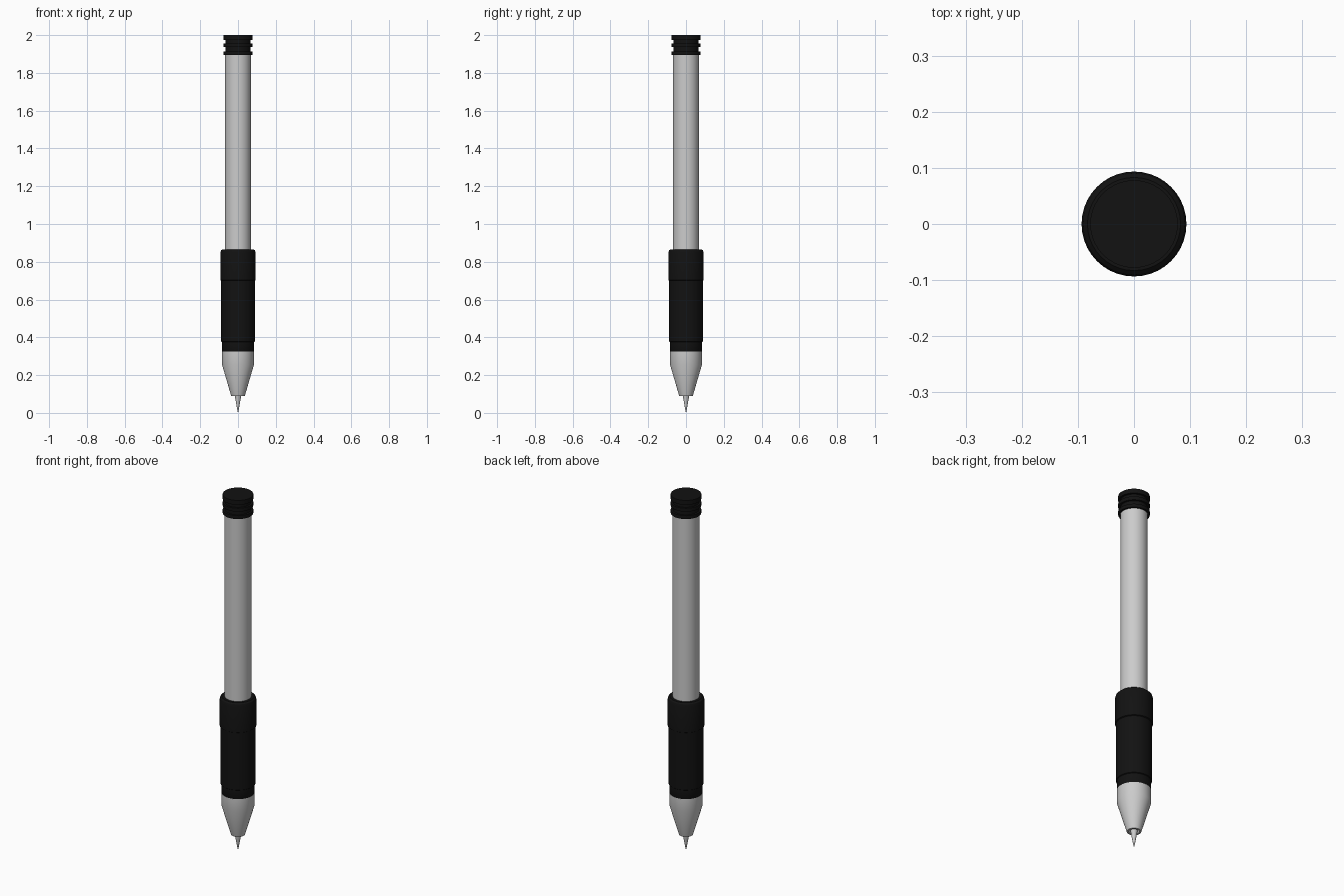
import bpy, bmesh, math
from mathutils import Vector

if "Cube" in bpy.data.objects:
    bpy.data.objects.remove(bpy.data.objects["Cube"])

SEGMENTS = 40

black = bpy.data.materials.new("black_rubber")
black.diffuse_color = (0.006, 0.006, 0.006, 1)
black.use_nodes = True
black.node_tree.nodes["Principled BSDF"].inputs["Base Color"].default_value = black.diffuse_color


def lathe(name, profile, material=None):
    """Spin a (radius, height) profile around the z axis."""
    bm = bmesh.new()
    verts = [bm.verts.new((r, 0, z)) for r, z in profile]
    edges = [bm.edges.new(pair) for pair in zip(verts, verts[1:])]
    bmesh.ops.spin(bm, geom=verts + edges, cent=Vector(), axis=(0, 0, 1),
                   angle=2 * math.pi, steps=SEGMENTS, use_duplicate=False)
    bmesh.ops.remove_doubles(bm, verts=bm.verts, dist=0.0002)
    bmesh.ops.recalc_face_normals(bm, faces=bm.faces)
    mesh = bpy.data.meshes.new(name)
    bm.to_mesh(mesh)
    bm.free()
    obj = bpy.data.objects.new(name, mesh)
    bpy.context.collection.objects.link(obj)
    if material:
        mesh.materials.append(material)
    bpy.ops.object.select_all(action='DESELECT')
    obj.select_set(True)
    bpy.context.view_layer.objects.active = obj
    bpy.ops.object.shade_smooth_by_angle(angle=math.radians(30))
    return obj


# Slim grey tube, running down into the grip
lathe("barrel", [(0, 0.84), (0.068, 0.84), (0.068, 1.91), (0, 1.91)])

# End cap: three rings separated by grooves
ring, groove = 0.078, 0.067
cap = [(0, 1.895)]
for low, high in ((1.895, 1.914), (1.937, 1.956), (1.975, 2.0)):
    if low > 1.9:
        cap.append((groove, low))
    cap += [(ring, low), (ring, high)]
    if high < 2:
        cap.append((groove, high))
cap.append((0, 2.0))
lathe("end_cap", cap, black)

# Rubber grip with a thicker upper collar and a bevelled rim
lathe("grip", [(0, 0.32), (0.081, 0.32), (0.085, 0.327), (0.085, 0.375),
               (0.089, 0.378), (0.089, 0.70), (0.0935, 0.703),
               (0.0935, 0.848), (0.090, 0.860), (0.083, 0.866),
               (0, 0.866)], black)

# Grey nose cone with a recessed opening
lathe("nose_cone", [(0, 0.325), (0.0845, 0.325), (0.0845, 0.255),
                    (0.036, 0.09), (0.026, 0.09), (0.024, 0.11), (0, 0.11)])

# Writing point
lathe("writing_point", [(0, 0.115), (0.019, 0.115), (0.016, 0.085),
                        (0.003, 0.012), (0, 0)])
